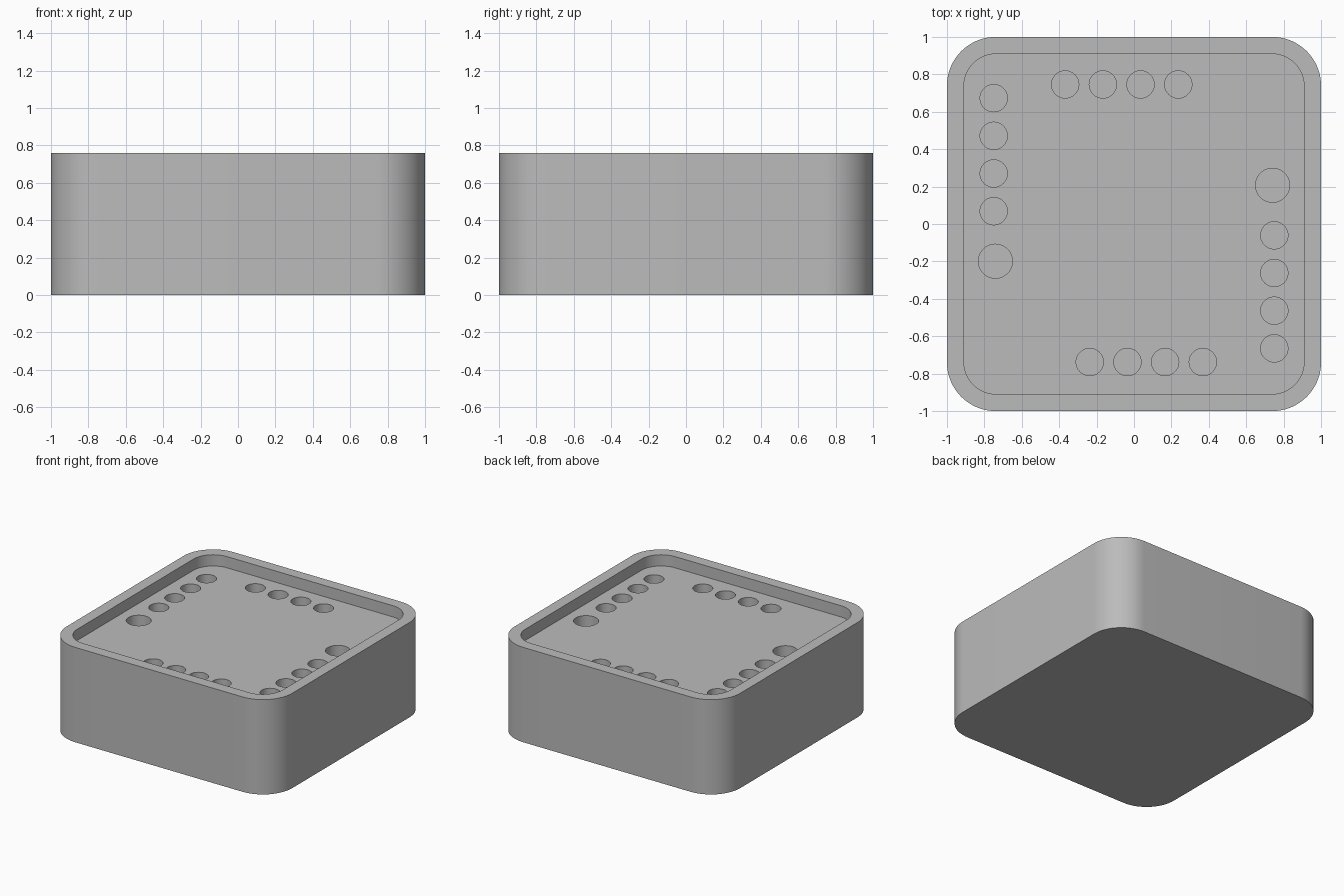
import bpy
import bmesh
import math

HEIGHT = 0.76
FLOOR = 0.67        # recessed top plate
HOLE_BOTTOM = 0.22
PITCH = 0.2015

if "Cube" in bpy.data.objects:
    bpy.data.objects.remove(bpy.data.objects["Cube"], do_unlink=True)

grey = bpy.data.materials.new("plain grey")
grey.use_nodes = True
colour = (0.5, 0.5, 0.5, 1)
grey.diffuse_color = colour
grey.node_tree.nodes["Principled BSDF"].inputs["Base Color"].default_value = colour


def rounded_square(half, radius, steps=16):
    """Outline of a square with rounded corners, counter-clockwise."""
    c = half - radius
    points = []
    for k, (sx, sy) in enumerate([(1, 1), (-1, 1), (-1, -1), (1, -1)]):
        for i in range(steps + 1):
            a = math.pi / 2 * (k + i / steps)
            points.append((sx * c + radius * math.cos(a), sy * c + radius * math.sin(a)))
    return points


def circle(x, y, radius, steps=48):
    return [(x + radius * math.cos(2 * math.pi * i / steps),
             y + radius * math.sin(2 * math.pi * i / steps)) for i in range(steps)]


def prism(name, outlines, bottom, top):
    """Extrude one or more closed outlines into a single object."""
    bm = bmesh.new()
    for outline in outlines:
        low = [bm.verts.new((x, y, bottom)) for x, y in outline]
        high = [bm.verts.new((x, y, top)) for x, y in outline]
        bm.faces.new(low[::-1])
        bm.faces.new(high)
        for i in range(len(low)):
            j = (i + 1) % len(low)
            bm.faces.new((low[i], low[j], high[j], high[i]))
    mesh = bpy.data.meshes.new(name)
    bm.to_mesh(mesh)
    bm.free()
    mesh.materials.append(grey)
    obj = bpy.data.objects.new(name, mesh)
    bpy.context.collection.objects.link(obj)
    return obj


# Solid block with rounded upright corners
case = prism("case", [rounded_square(1, 0.26)], 0, HEIGHT)

# Shallow recess leaving a thin rim
recess = prism("recess_cutter", [rounded_square(0.91, 0.175)], FLOOR, HEIGHT + 0.1)

# Pin holes: one side column, one back row and a larger hole, repeated by a half turn
holes = []
for s in (1, -1):
    for i in range(4):
        holes.append(circle(-0.75 * s, 0.004 + s * (0.669 - PITCH * i), 0.073))
        holes.append(circle(s * (PITCH * i - 0.368), 0.004 + s * 0.742, 0.073))
    holes.append(circle(-0.741 * s, 0.004 - s * 0.203, 0.091))
pins = prism("hole_cutter", holes, HOLE_BOTTOM, FLOOR + 0.05)

for cutter in (recess, pins):
    mod = case.modifiers.new(cutter.name, 'BOOLEAN')
    mod.operation = 'DIFFERENCE'
    mod.solver = 'EXACT'
    mod.object = cutter
    bpy.context.view_layer.objects.active = case
    bpy.ops.object.modifier_apply(modifier=mod.name)
for cutter in (recess, pins):
    bpy.data.objects.remove(cutter, do_unlink=True)

# Smooth curved walls, sharp rims
bpy.ops.object.select_all(action='DESELECT')
case.select_set(True)
bpy.context.view_layer.objects.active = case
bpy.ops.object.shade_smooth_by_angle(angle=math.radians(30))
